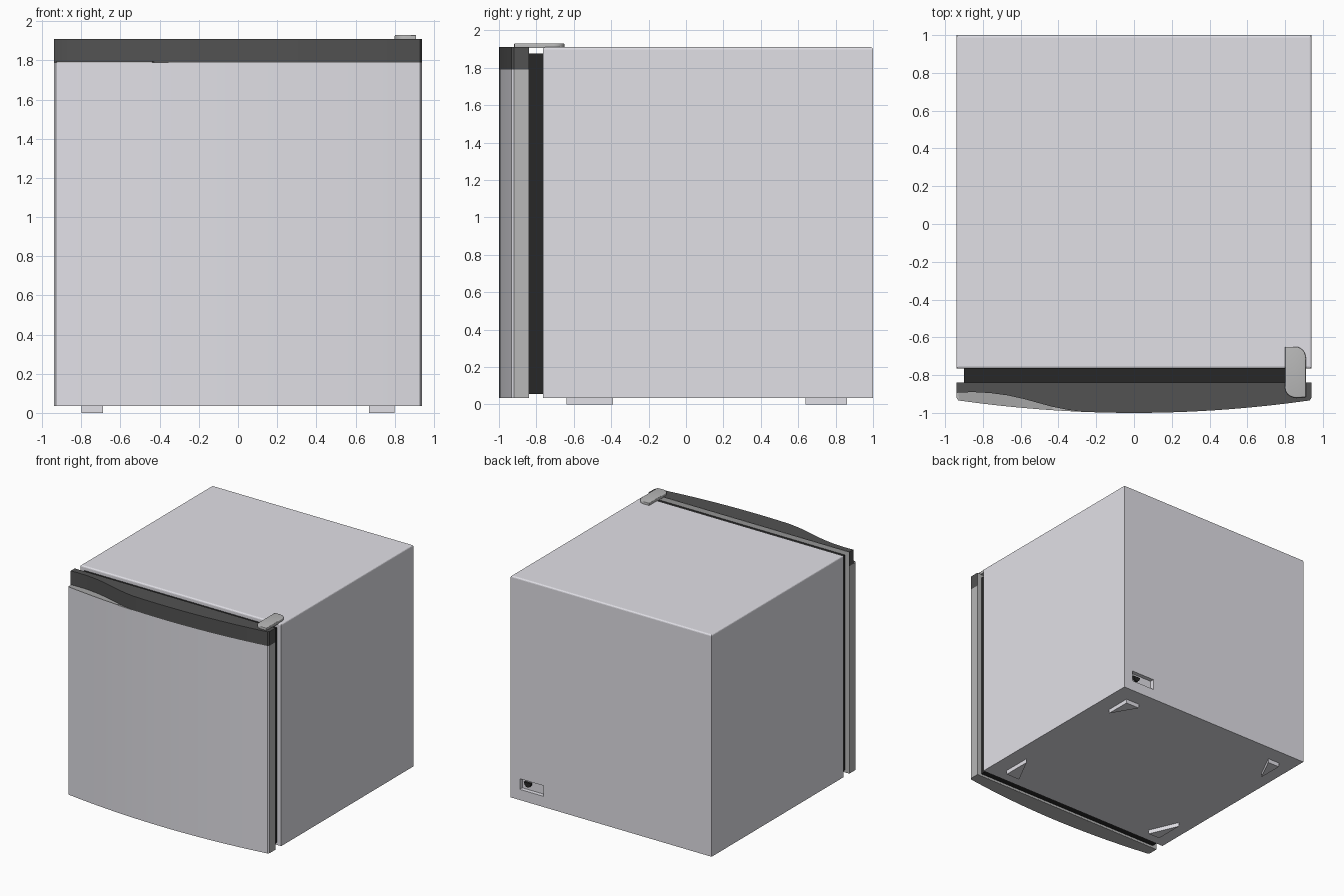
import bpy, bmesh, math

if "Cube" in bpy.data.objects:
    bpy.data.objects.remove(bpy.data.objects["Cube"])


def material(name, rgb):
    m = bpy.data.materials.new(name)
    m.diffuse_color = (*rgb, 1)
    m.use_nodes = True
    m.node_tree.nodes["Principled BSDF"].inputs["Base Color"].default_value = m.diffuse_color
    return m


SHELL = material("shell_white", (0.755, 0.747, 0.795))
DARK = material("dark_trim", (0.085, 0.085, 0.085))
BLACK = material("rubber", (0.02, 0.02, 0.02))
GREY = material("mid_grey", (0.48, 0.48, 0.48))
GRIP = material("grip_grey", (0.38, 0.38, 0.38))


def prism(name, pts, z0, z1, mat, top_bevel=0.0, smooth=True):
    """Extrude an xy outline from z0 to z1, optionally rounding its top rim."""
    bm = bmesh.new()
    face = bm.faces.new([bm.verts.new((x, y, z0)) for x, y in pts])
    ext = bmesh.ops.extrude_face_region(bm, geom=[face])["geom"]
    for v in ext:
        if isinstance(v, bmesh.types.BMVert):
            v.co.z = z1
    bmesh.ops.recalc_face_normals(bm, faces=bm.faces)
    if top_bevel:
        rim = [e for e in bm.edges if all(v.co.z > z1 - 1e-5 for v in e.verts)]
        bmesh.ops.bevel(bm, geom=rim, offset=top_bevel, segments=3,
                        profile=0.5, affect='EDGES')
    mesh = bpy.data.meshes.new(name)
    bm.to_mesh(mesh)
    bm.free()
    ob = bpy.data.objects.new(name, mesh)
    bpy.context.collection.objects.link(ob)
    mesh.materials.append(mat)
    if smooth:
        bpy.ops.object.select_all(action='DESELECT')
        ob.select_set(True)
        bpy.context.view_layer.objects.active = ob
        bpy.ops.object.shade_smooth_by_angle(angle=math.radians(35))
    return ob


def box(name, x0, x1, y0, y1, z0, z1, mat, top_bevel=0.0):
    return prism(name, [(x0, y0), (x1, y0), (x1, y1), (x0, y1)],
                 z0, z1, mat, top_bevel, smooth=False)


def front_y(x):
    return -1 + 0.066 * (x / 0.93) ** 2


def front_arc(x0, x1, n):
    return [(x, front_y(x)) for x in (x0 + (x1 - x0) * i / n for i in range(n + 1))]


# Cabinet with the power-socket recess low on the back
cabinet = box("cabinet", -0.94, 0.94, -0.765, 1.0, 0.035, 1.91, SHELL, 0.012)
cutter = box("socket_cutter", 0.635, 0.855, 0.965, 1.1, 0.125, 0.215, SHELL)
cutter.hide_render = True
cutter.hide_viewport = True
cut = cabinet.modifiers.new("socket_recess", 'BOOLEAN')
cut.object = cutter
cut.solver = 'EXACT'

# Half-round cable outlet inside the recess
outlet = prism("cable_outlet",
               [(0.032 * math.cos(a), 0.04 * math.sin(a))
                for a in (math.pi + math.pi * i / 12 for i in range(13))],
               0, 0.02, BLACK)
outlet.rotation_euler = (math.radians(90), 0, 0)
outlet.location = (0.795, 0.983, 0.19)

# Door seal and inner door skin
box("door_seal", -0.90, 0.90, -0.84, -0.764, 0.055, 1.875, BLACK)
box("door_inner_skin", -0.938, 0.938, -0.842, -0.839, 0.037, 1.908, GREY)

# Bowed door panel: grey frame with a pale front face
left_end = [(-0.94, -0.84), (-0.94, -0.92)]
right_end = [(0.94, -0.92), (0.94, -0.84)]
door = prism("door_panel", left_end + front_arc(-0.93, 0.93, 32) + right_end,
             0.035, 1.79, GREY)
door.data.materials.append(SHELL)
for poly in door.data.polygons:
    if poly.normal.y < -0.5:
        poly.material_index = 1

# Dark top rail, scooped back on the left to make the grip
scoop = [(-0.93, -0.892), (-0.85, -0.89), (-0.76, -0.895), (-0.67, -0.907),
         (-0.58, -0.927), (-0.50, -0.949), (-0.43, -0.968), (-0.36, -0.982)]
prism("door_top_rail",
      [(-0.94, -0.84), (-0.94, -0.896)] + scoop + front_arc(-0.28, 0.93, 24) + right_end,
      1.79, 1.91, DARK)

# Grip floor showing in the scoop
prism("grip_floor", front_arc(-0.925, -0.44, 10) + scoop[-2::-1],
      1.7895, 1.793, GRIP)


# Hinge cover with two rounded opposite corners
def corner(cx, cy, rx, ry, start):
    return [(cx + rx * math.cos(math.radians(start + 15 * i)),
             cy + ry * math.sin(math.radians(start + 15 * i))) for i in range(7)]


prism("hinge_cover",
      corner(0.86, -0.87, 0.06, 0.05, 180) + [(0.91, -0.917)]
      + corner(0.855, -0.71, 0.055, 0.06, 0) + [(0.80, -0.65)],
      1.905, 1.93, GREY, 0.006)

# Four triangular feet, right angle at the outer corner
for side, x_out, x_in in (("left", -0.80, -0.69), ("right", 0.80, 0.67)):
    for end, y_out, y_in in (("front", -0.64, -0.39), ("back", 0.86, 0.64)):
        prism(f"{end}_{side}_foot",
              [(x_out, y_out), (x_in, y_out), (x_out, y_in)], 0, 0.037, SHELL)
